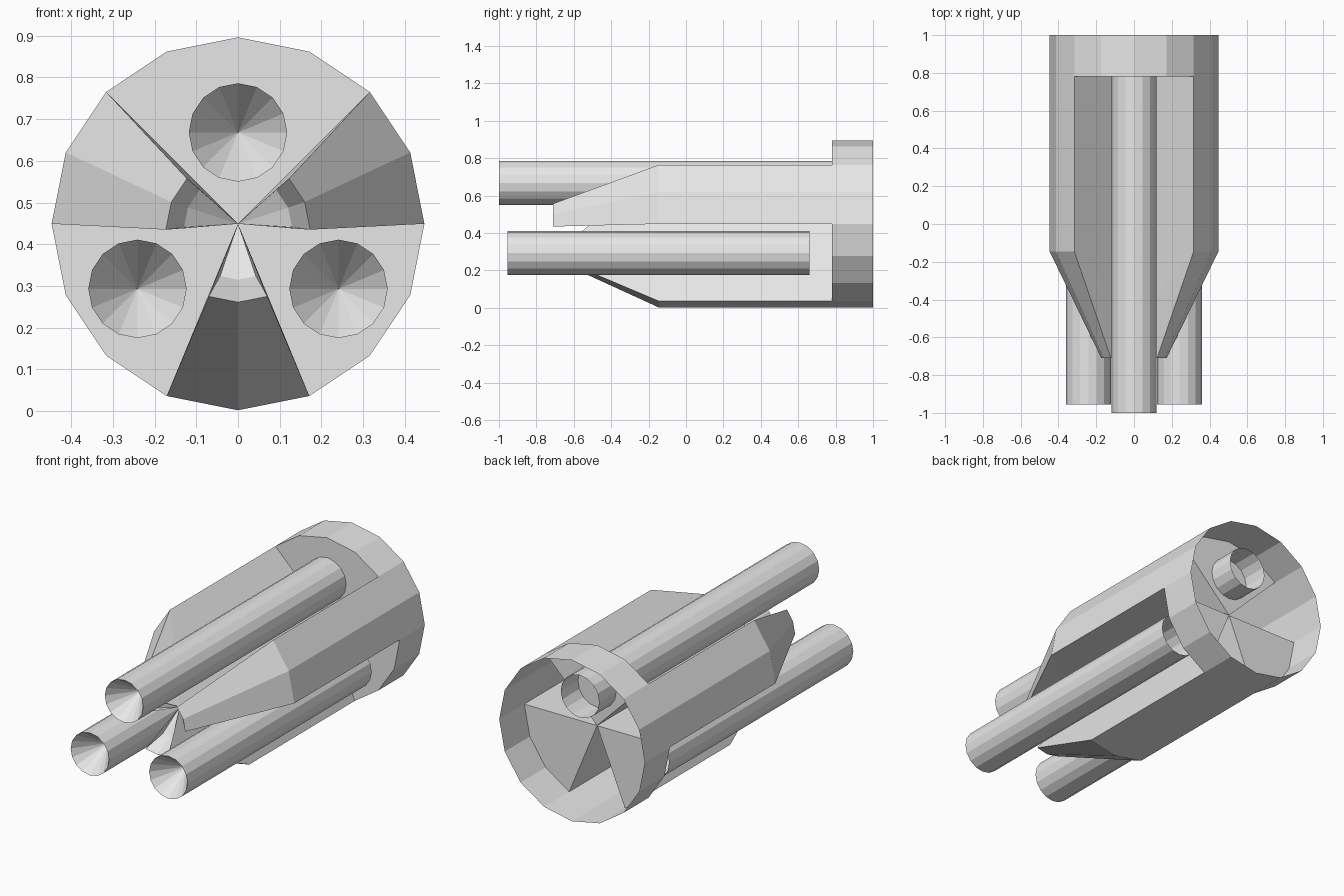
import bpy
import bmesh
from math import cos, sin, pi
from mathutils import Vector

if "Cube" in bpy.data.objects:
    bpy.data.objects.remove(bpy.data.objects["Cube"], do_unlink=True)

SIDES = 16
AXIS_Z = 0.449
RADIUS = 0.447
BACK, FLOOR, SHOULDER = 1.0, 0.78, -0.145

metal = bpy.data.materials.new("plain_grey")
metal.use_nodes = True
metal.diffuse_color = (0.8, 0.8, 0.8, 1)
metal.node_tree.nodes["Principled BSDF"].inputs["Base Color"].default_value = (0.8, 0.8, 0.8, 1)


def point(k, r, y, x0=0.0, z0=AXIS_Z):
    """Point number k of a ring around the y axis."""
    a = 2 * pi * k / SIDES
    return Vector((x0 + r * cos(a), y, z0 + r * sin(a)))


def finish(name, bm):
    bmesh.ops.remove_doubles(bm, verts=bm.verts, dist=0.0001)
    bmesh.ops.recalc_face_normals(bm, faces=bm.faces)
    mesh = bpy.data.meshes.new(name)
    bm.to_mesh(mesh)
    bm.free()
    mesh.materials.append(metal)
    obj = bpy.data.objects.new(name, mesh)
    bpy.context.collection.objects.link(obj)
    return obj


def face(bm, *points):
    bm.faces.new([bm.verts.new(p) for p in points])


def strip(bm, ring_a, ring_b):
    for i in range(len(ring_a) - 1):
        face(bm, ring_a[i], ring_a[i + 1], ring_b[i + 1], ring_b[i])


# Rear collar, open at the back, with closed floors behind the three slots
bm = bmesh.new()
strip(bm, [point(k, RADIUS, FLOOR) for k in range(SIDES + 1)],
      [point(k, RADIUS, BACK) for k in range(SIDES + 1)])
for first, last in ((2, 6), (8, 11), (13, 16)):
    face(bm, Vector((0, FLOOR, AXIS_Z)),
         *[point(k, RADIUS, FLOOR) for k in range(first, last + 1)])
finish("rear_collar", bm)


# Hollow wedge ribs that taper to a scooped tip
def rib(name, first, tip_r, tip_drop, lip_r, lip_drop):
    bm = bmesh.new()
    ks = range(first, first + 3)
    rear = [point(k, RADIUS, FLOOR) for k in ks]
    shoulder = [point(k, RADIUS, SHOULDER) for k in ks]
    tip = [point(k, tip_r, -0.71, z0=AXIS_Z - tip_drop) for k in ks]
    lip = [point(k, lip_r, -0.60, z0=AXIS_Z - lip_drop) for k in ks]
    core_rear = Vector((0, FLOOR, AXIS_Z))
    core_front = Vector((0, -0.51, AXIS_Z))
    rings = (rear, shoulder, tip, lip)
    for a, b in zip(rings, rings[1:]):
        strip(bm, a, b)
    for i in range(2):
        face(bm, core_front, lip[i], lip[i + 1])
    for i in (0, 2):
        face(bm, core_rear, rear[i], shoulder[i], core_front)
        face(bm, core_front, shoulder[i], tip[i])
        face(bm, core_front, tip[i], lip[i])
    finish(name, bm)


rib("right_rib", 6, 0.173, 0.014, 0.13, 0.011)
rib("left_rib", 0, 0.173, 0.014, 0.13, 0.011)
rib("bottom_rib", 11, 0.183, 0.005, 0.112, 0.022)


# Barrels with a conical recess in front and an open back
def barrel(name, x, z, front, back):
    bm = bmesh.new()
    r = 0.118
    near = [point(k, r, front, x, z) for k in range(SIDES + 1)]
    far = [point(k, r, back, x, z) for k in range(SIDES + 1)]
    strip(bm, near, far)
    for i in range(SIDES):
        face(bm, near[i], near[i + 1], Vector((x, front + 0.16, z)))
    finish(name, bm)


barrel("top_barrel", 0, 0.668, -1.0, 0.93)
for name, side in (("left_barrel", 1), ("right_barrel", -1)):
    barrel(name, side * 0.241, 0.293, -0.955, 0.66)
